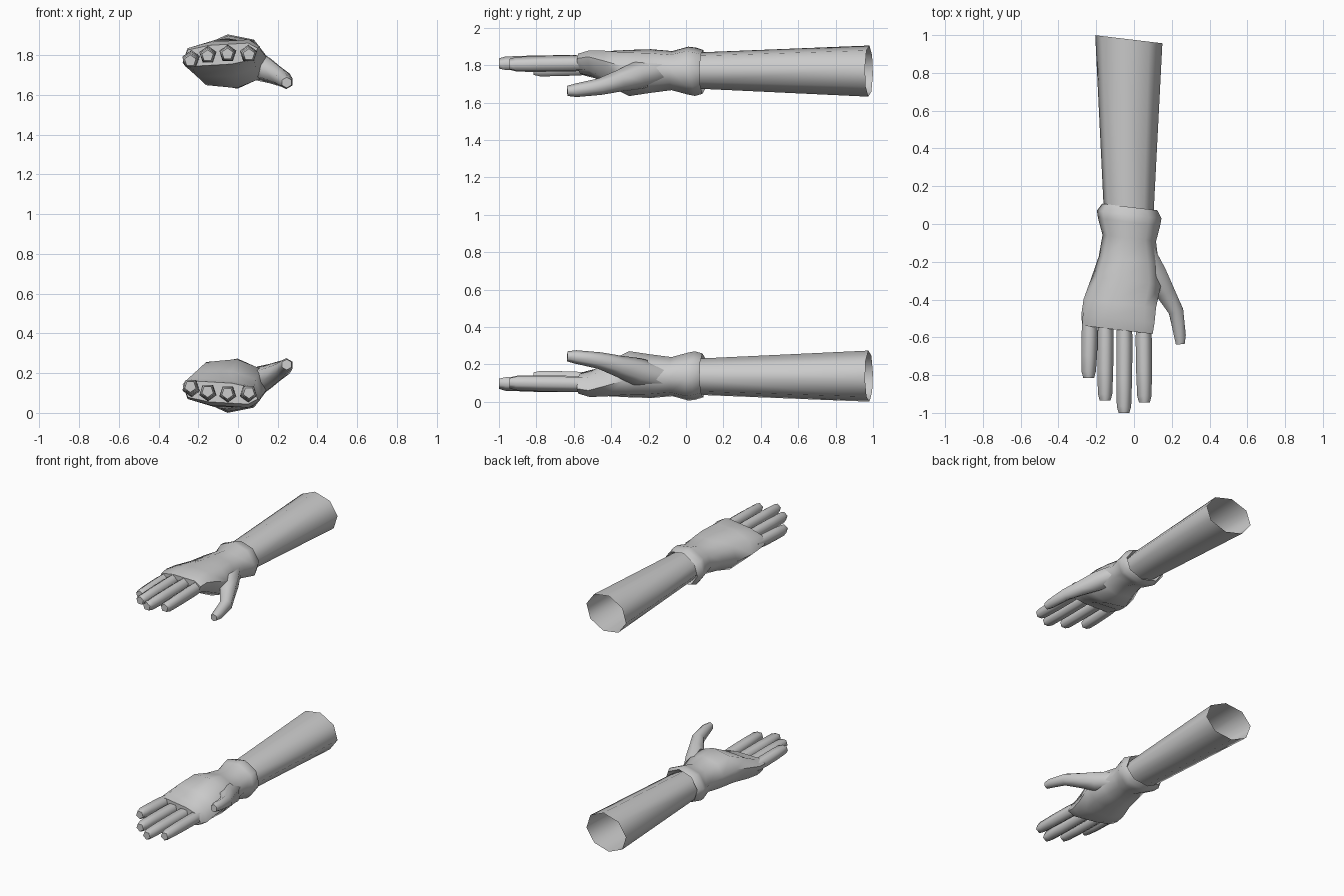
import bpy, bmesh, math
from mathutils import Vector

cube = bpy.data.objects.get("Cube")
if cube:
    bpy.data.objects.remove(cube, do_unlink=True)

HEIGHT = 1.905
SKEW = -0.12   # rings lean slightly, the little-finger side sits further back

grey = bpy.data.materials.new("light grey")
grey.use_nodes = True
grey.diffuse_color = (0.6, 0.6, 0.6, 1)
grey.node_tree.nodes["Principled BSDF"].inputs["Base Color"].default_value = (0.6, 0.6, 0.6, 1)


def loft(name, rings, cap_start, cap_end, flip, angle):
    """Skin a list of equal point rings; flip mirrors it for the lower arm."""
    bm = bmesh.new()
    loops = []
    for ring in rings:
        loops.append([bm.verts.new((p.x, p.y, HEIGHT - p.z if flip else p.z)) for p in ring])
    n = len(loops[0])
    for a, b in zip(loops, loops[1:]):
        for i in range(n):
            j = (i + 1) % n
            bm.faces.new((a[i], a[j], b[j], b[i]))
    if cap_start:
        bm.faces.new(loops[0])
    if cap_end:
        bm.faces.new(loops[-1])
    bmesh.ops.recalc_face_normals(bm, faces=bm.faces)
    mesh = bpy.data.meshes.new(name)
    bm.to_mesh(mesh)
    bm.free()
    mesh.materials.append(grey)
    obj = bpy.data.objects.new(name, mesh)
    bpy.context.collection.objects.link(obj)
    bpy.ops.object.select_all(action="DESELECT")
    obj.select_set(True)
    bpy.context.view_layer.objects.active = obj
    bpy.ops.object.shade_smooth_by_angle(angle=math.radians(angle))
    return obj


def oval(y, left, right, low, high, square=1.0, roll=0.0):
    """Eight-sided ring across the arm; square below 1 gives boxier corners."""
    cx, cz = (left + right) / 2, (low + high) / 2
    rx, rz = (right - left) / 2, (high - low) / 2
    ring = []
    for i in range(8):
        t = math.radians(8 + 45 * i)
        c, s = math.cos(t), math.sin(t)
        dx = rx * math.copysign(abs(c) ** square, c)
        dz = rz * math.copysign(abs(s) ** square, s)
        ring.append(Vector((cx + dx, y + SKEW * dx, cz + dz + roll * dx)))
    return ring


def tube(points, radii, sides=5):
    """Rings around a path, square to its direction, one corner upward."""
    rings = []
    for i, p in enumerate(points):
        d = (points[min(i + 1, len(points) - 1)] - points[max(i - 1, 0)]).normalized()
        side = d.cross(Vector((0, 0, 1))).normalized()
        up = side.cross(d)
        rings.append([p + radii[i] * (side * math.sin(a) + up * math.cos(a))
                      for a in (math.tau * k / sides for k in range(sides))])
    return rings


# finger: x at base, x at tip, height at base, height at tip, y of tip
FINGERS = {
    "little": (-0.232, -0.24, 1.785, 1.772, -0.815),
    "ring": (-0.15, -0.153, 1.805, 1.797, -0.935),
    "middle": (-0.05, -0.053, 1.81, 1.806, -1.0),
    "index": (0.05, 0.055, 1.81, 1.803, -0.945),
}

for flip, where in ((False, "upper"), (True, "lower")):
    # open sleeve-like forearm
    loft(where + "_forearm", [
        oval(0.03, -0.155, 0.098, 1.675, 1.868),
        oval(0.09, -0.163, 0.106, 1.672, 1.87),
        oval(0.978, -0.207, 0.152, 1.63, HEIGHT + 0.001),
    ], False, False, flip, 60)

    # cuff, wrist and palm in one skin
    loft(where + "_hand", [
        oval(0.05, -0.155, 0.1, 1.675, 1.868),
        oval(0.09, -0.17, 0.125, 1.645, 1.882),
        oval(0.05, -0.198, 0.147, 1.634, 1.895),
        oval(0.01, -0.192, 0.14, 1.642, 1.9),
        oval(-0.075, -0.168, 0.118, 1.665, 1.876),
        oval(-0.19, -0.188, 0.132, 1.65, 1.886, 0.9),
        oval(-0.3, -0.225, 0.145, 1.632, 1.884, 0.85, 0.04),
        oval(-0.42, -0.268, 0.118, 1.69, 1.88, 0.75, 0.09),
        oval(-0.5, -0.28, 0.11, 1.735, 1.873, 0.65, 0.11),
        oval(-0.56, -0.276, 0.1, 1.75, 1.855, 0.6, 0.09),
    ], True, True, flip, 60)

    # four fingers
    for finger, (x0, x1, z0, z1, tip) in FINGERS.items():
        base, end = Vector((x0, -0.47, z0)), Vector((x1, tip, z1))
        path = [base.lerp(end, t) for t in (0, 0.3, 0.65)]
        path += [end + Vector((0, 0.035, 0)), end]
        loft(f"{where}_{finger}_finger", tube(path, (0.04, 0.045, 0.044, 0.04, 0.03)),
             True, True, flip, 75)

    # thumb growing out of the heel of the palm
    thumb = [Vector(p) for p in (
        (0.04, -0.13, 1.775), (0.105, -0.26, 1.745), (0.165, -0.36, 1.715),
        (0.222, -0.46, 1.685), (0.243, -0.59, 1.665), (0.245, -0.635, 1.662))]
    loft(where + "_thumb", tube(thumb, (0.07, 0.075, 0.058, 0.045, 0.036, 0.027), 6),
         True, True, flip, 75)
